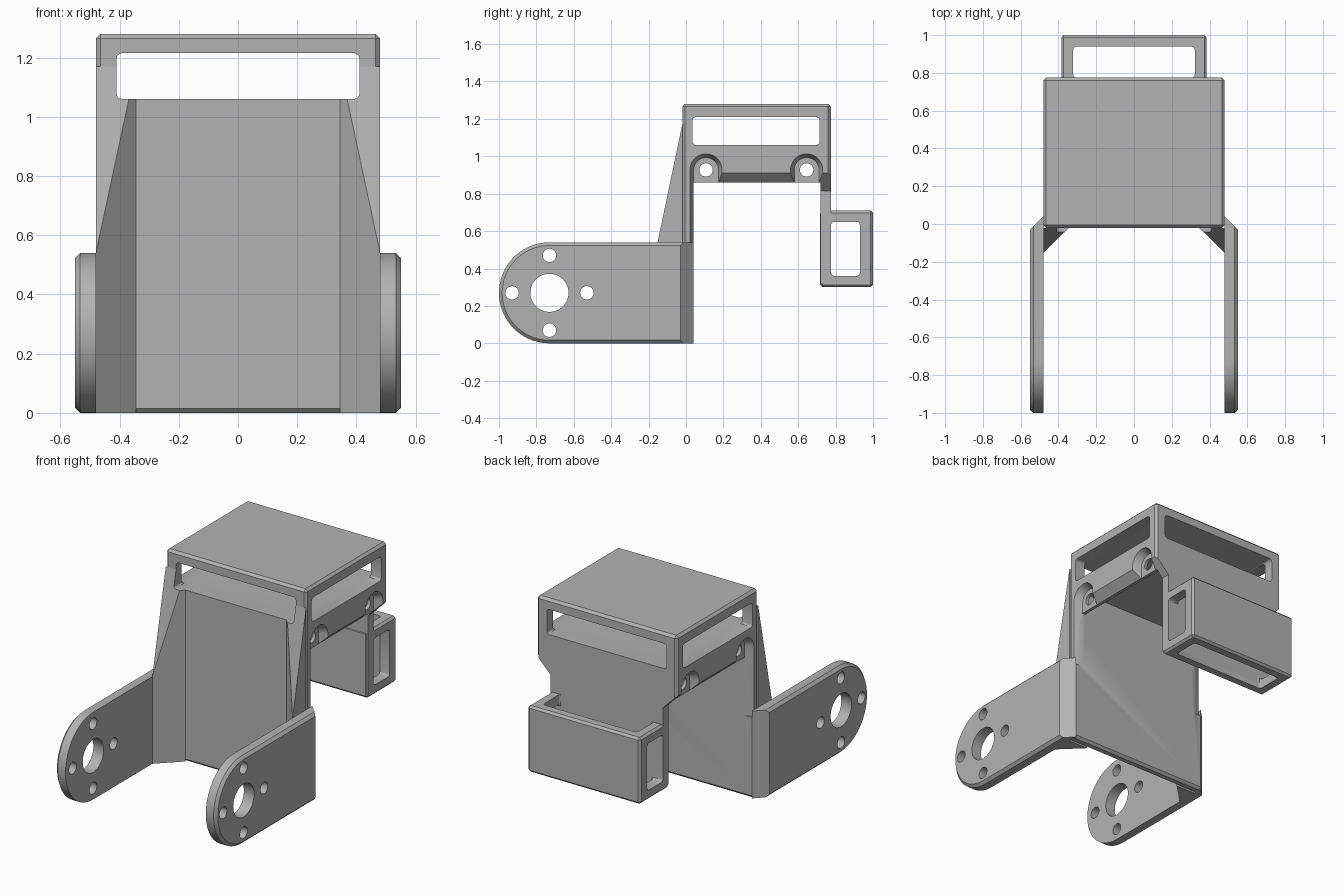
import bpy, bmesh, math
from mathutils import Vector

if "Cube" in bpy.data.objects:
    bpy.data.objects.remove(bpy.data.objects["Cube"], do_unlink=True)

grey = bpy.data.materials.new("grey_plastic")
grey.use_nodes = True
grey.diffuse_color = (0.45, 0.45, 0.45, 1)
grey.node_tree.nodes["Principled BSDF"].inputs["Base Color"].default_value = (0.45, 0.45, 0.45, 1)


def arc(cx, cy, r, a0, a1, n):
    return [(cx + r * math.cos(math.radians(a0 + (a1 - a0) * i / n)),
             cy + r * math.sin(math.radians(a0 + (a1 - a0) * i / n))) for i in range(n + 1)]


def circle(cx, cy, r, n=40):
    return arc(cx, cy, r, 0, 360, n)[:-1]


def rrect(x0, y0, x1, y1, r=0.018):
    return (arc(x1 - r, y1 - r, r, 0, 90, 3) + arc(x0 + r, y1 - r, r, 90, 180, 3)
            + arc(x0 + r, y0 + r, r, 180, 270, 3) + arc(x1 - r, y0 + r, r, 270, 360, 3))


def prism(name, profile, axis, lo, hi, top=None, bevel=0, rule=None):
    """Extrude a profile along an axis; 'top' is an optional second profile."""
    def place(p, t):
        return {"x": (t, p[0], p[1]), "y": (p[0], t, p[1]), "z": (p[0], p[1], t)}[axis]
    bm = bmesh.new()
    a = [bm.verts.new(place(p, lo)) for p in profile]
    b = [bm.verts.new(place(p, hi)) for p in (top or profile)]
    bm.faces.new(a)
    bm.faces.new(b)
    for i in range(len(a)):
        j = (i + 1) % len(a)
        bm.faces.new((a[i], a[j], b[j], b[i]))
    bmesh.ops.recalc_face_normals(bm, faces=bm.faces)
    if bevel:
        edges = [e for e in bm.edges if rule(e.verts[0].co, e.verts[1].co)]
        bmesh.ops.bevel(bm, geom=edges, offset=bevel, segments=1, affect="EDGES")
    mesh = bpy.data.meshes.new(name)
    bm.to_mesh(mesh)
    bm.free()
    mesh.materials.append(grey)
    ob = bpy.data.objects.new(name, mesh)
    bpy.context.collection.objects.link(ob)
    return ob


def apply(ob, mod):
    bpy.context.view_layer.objects.active = ob
    bpy.ops.object.modifier_apply(modifier=mod.name)


def cut(ob, *cutters, keep=False):
    for c in cutters:
        mod = ob.modifiers.new("cut", "BOOLEAN")
        mod.operation, mod.solver, mod.object = "DIFFERENCE", "EXACT", c
        apply(ob, mod)
        if not keep:
            bpy.data.objects.remove(c, do_unlink=True)


def mirror(ob):
    apply(ob, ob.modifiers.new("mirror", "MIRROR"))


# Main body: front wall, cabin and back plate as one hooked profile
def body_edges(p, q):
    both = lambda f: f(p) and f(q)
    return (both(lambda v: v.z > 1.27)
            or both(lambda v: abs(v.x) > 0.47 and v.y > 0.77)
            or both(lambda v: v.y > 0.03 and v.y < 0.05 and v.z < 0.01)
            or both(lambda v: abs(v.x) > 0.47 and v.y < -0.01))


body = prism("main_body", [(-0.02, 0), (-0.02, 1.28), (0.775, 1.28), (0.775, 0.32), (0.72, 0.32),
                           (0.72, 0.86), (0.04, 0.86), (0.04, 0)],
             "x", -0.48, 0.48, bevel=0.015, rule=body_edges)

# Window tunnels and the cavity under the cabin floor
front_window = prism("front_window_cutter", rrect(-0.41, 1.06, 0.41, 1.215), "y", -0.6, 1.2)
cut(body, front_window, keep=True)
cut(body, prism("side_window_cutter", rrect(0.035, 1.06, 0.715, 1.21), "x", -0.7, 0.7),
    prism("cavity_cutter", [(0.04, 0.7), (0.72, 0.7), (0.72, 1.0), (0.04, 1.0)], "x", -0.41, 0.41))

# Lower side chamfers, tapered screw pockets and screw holes
for s in (-1, 1):
    trim = [(s * 0.6, 1.03), (s * 0.385, 0.815), (s * 0.385, 0.2), (s * 0.6, 0.2)]
    cut(body, prism("trim_cutter", trim, "y", 0.041, 0.9))
    for y, low in ((0.107, 0.5), (0.645, 0.8)):
        def arch(r):
            return [(y + r, low)] + arc(y, 0.927, r, 0, 180, 24) + [(y - r, low)]
        cut(body, prism("pocket_cutter", arch(0.066), "x", s * 0.43, s * 0.49, top=arch(0.09)))
for y in (0.107, 0.645):
    cut(body, prism("screw_cutter", circle(y, 0.927, 0.036, 24), "x", -0.7, 0.7))

# Sloped corner gussets in front of the wall
gusset = prism("front_gussets", [(0.345, -0.02), (0.48, -0.152), (0.48, -0.02)], "z", 0, 1.25)
bm = bmesh.new()
bm.from_mesh(gusset.data)
cutres = bmesh.ops.bisect_plane(bm, geom=bm.verts[:] + bm.edges[:] + bm.faces[:],
                                plane_co=Vector((0, -0.02, 1.17)),
                                plane_no=Vector((0, -0.63, 0.132)), clear_outer=True)
bmesh.ops.holes_fill(bm, edges=[e for e in bm.edges if e.is_boundary])
bmesh.ops.recalc_face_normals(bm, faces=bm.faces)
bm.to_mesh(gusset.data)
bm.free()
cut(gusset, front_window)
mirror(gusset)

# Side arms with rounded ends and bearing holes
arm = prism("side_arms", [(0.04, 0), (0.04, 0.54)] + arc(-0.73, 0.27, 0.27, 90, 270, 36),
            "x", 0.48, 0.55, bevel=0.017, rule=lambda p, q: p.x > 0.54 and q.x > 0.54)
cut(arm, prism("corner_cutter", [(0.57, -0.05), (0.47, 0.05), (0.57, 0.05)], "z", -0.1, 0.7),
    prism("bearing_cutter", circle(-0.73, 0.27, 0.102), "x", 0.4, 0.7))
for dy, dz in ((0.2, 0), (-0.2, 0), (0, 0.2), (0, -0.2)):
    cut(arm, prism("bolt_cutter", circle(-0.73 + dy, 0.27 + dz, 0.036, 24), "x", 0.4, 0.7))
mirror(arm)

# Rear box, open through the sides and through top and bottom
box = prism("rear_box", [(0.717, 0.3), (1.0, 0.3), (1.0, 0.71), (0.717, 0.71)], "x", -0.385, 0.385,
            bevel=0.013, rule=lambda p, q: True)
cut(box, prism("box_side_cutter", rrect(0.775, 0.36, 0.93, 0.65), "x", -0.7, 0.7),
    prism("box_top_cutter", rrect(-0.322, 0.775, 0.322, 0.94), "z", 0.1, 0.9))

# Smooth the round parts, keep the edges sharp
for ob in (body, gusset, arm, box):
    bpy.ops.object.select_all(action="DESELECT")
    ob.select_set(True)
    bpy.context.view_layer.objects.active = ob
    bpy.ops.object.shade_smooth_by_angle(angle=math.radians(25))
